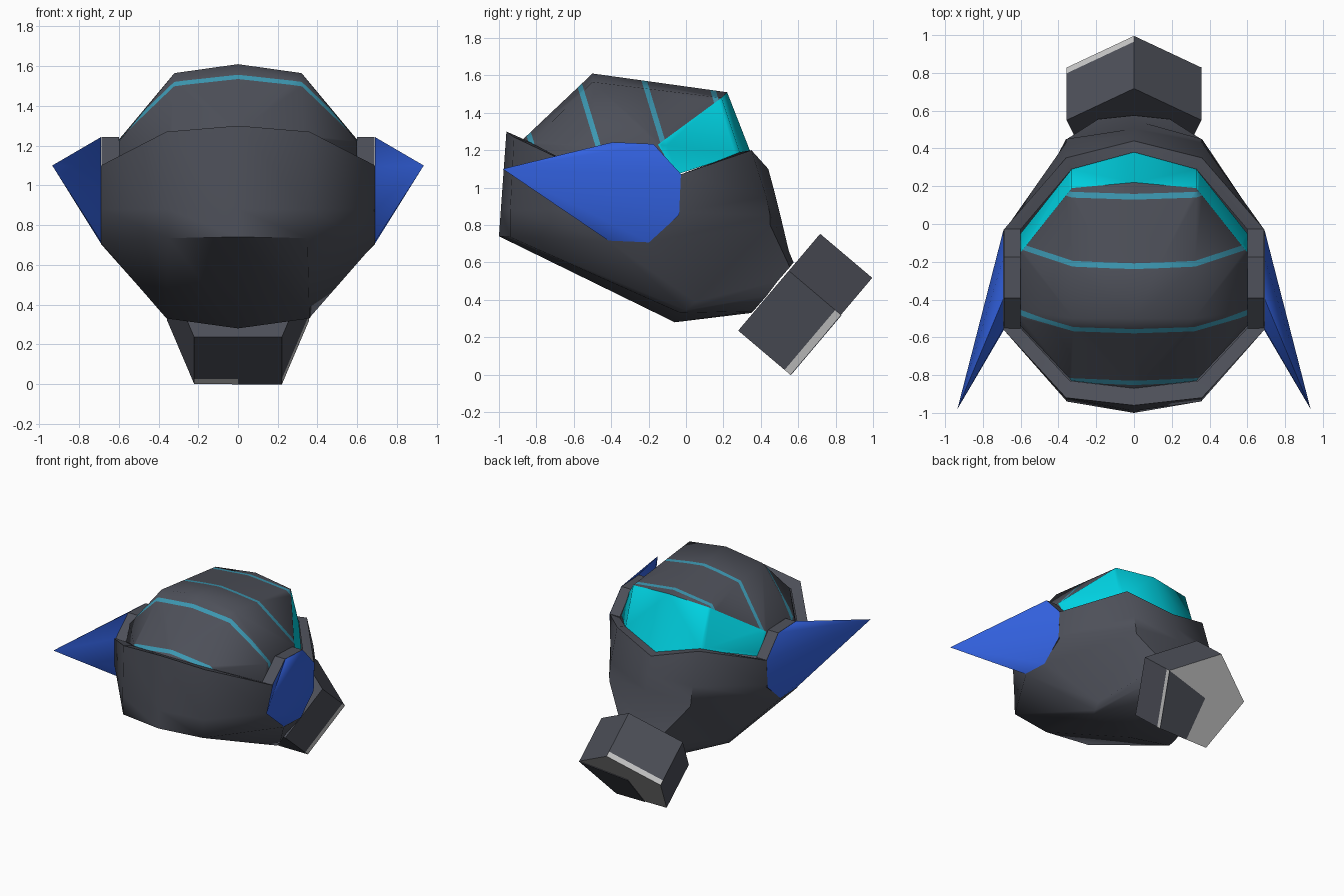
import bpy, bmesh, math
from mathutils import Vector

if "Cube" in bpy.data.objects:
    bpy.data.objects.remove(bpy.data.objects["Cube"])


def material(name, rgb):
    m = bpy.data.materials.new(name)
    m.diffuse_color = (*rgb, 1)
    m.use_nodes = True
    m.node_tree.nodes["Principled BSDF"].inputs["Base Color"].default_value = m.diffuse_color
    return m


GREY = material("dark grey", (0.075, 0.08, 0.1))
BLUE = material("blue", (0.035, 0.13, 0.8))
CYAN = material("cyan", (0.0, 0.68, 0.8))
TEAL = material("teal stripe", (0.045, 0.31, 0.44))
LIGHT = material("light grey", (0.58, 0.58, 0.58))


def finish(name, bm, mats, angle=30, mirror=False):
    bmesh.ops.recalc_face_normals(bm, faces=bm.faces)
    for f in bm.faces:
        f.smooth = True
    me = bpy.data.meshes.new(name)
    bm.to_mesh(me)
    bm.free()
    me.set_sharp_from_angle(angle=math.radians(angle))
    for m in mats:
        me.materials.append(m)
    ob = bpy.data.objects.new(name, me)
    bpy.context.collection.objects.link(ob)
    if mirror:
        ob.modifiers.new("Mirror", 'MIRROR')
    return ob


def loft(rings, cap_start=False, cap_end=False):
    """Skin a list of equally long closed rings."""
    bm = bmesh.new()
    vs = [[bm.verts.new(p) for p in r] for r in rings]
    n = len(vs[0])
    for a, b in zip(vs, vs[1:]):
        for i in range(n):
            j = (i + 1) % n
            bm.faces.new((a[i], a[j], b[j], b[i]))
    if cap_start:
        bm.faces.new(vs[0])
    if cap_end:
        bm.faces.new(vs[-1])
    return bm


def full(half):
    """Complete a half outline (front to back) across x = 0."""
    return half + [(-x, y, z) for x, y, z in reversed(half[1:-1])]


# Hull: inner rim, outer rim, waist, chin ring, belly, neck
hull = [
    [(0, -.87, 1.26), (.34, -.83, 1.24), (.61, -.54, 1.09), (.61, -.04, 1.06), (.33, .29, 1.19), (0, .38, 1.11)],
    [(0, -.96, 1.30), (.36, -.92, 1.27), (.69, -.56, 1.10), (.69, -.03, 1.07), (.36, .35, 1.20), (0, .44, 1.10)],
    [(0, -.99, .88), (.355, -.94, .88), (.69, -.56, .88), (.69, -.04, .87), (.36, .43, .95), (0, .475, .97)],
    [(0, -1.0, .74), (.35, -.94, .735), (.69, -.41, .71), (.69, -.19, .705), (.36, .45, .85), (0, .505, .85)],
    [(0, -.06, .28), (.36, -.03, .33), (.37, .00, .345), (.38, .05, .39), (.355, .45, .80), (0, .55, .66)],
    [(0, .35, .33), (.19, .36, .34), (.25, .43, .42), (.25, .49, .50), (.19, .555, .575), (0, .575, .60)],
]
finish("hull", loft([full(r) for r in hull]), [GREY], angle=50)

# Canopy dome: three rows over the roof, rear window row, side panels
rows = [
    [(0, -.87, 1.26), (.33, -.83, 1.24), (.60, -.54, 1.09)],
    [(0, -.50, 1.61), (.32, -.50, 1.565), (.60, -.50, 1.22)],
    [(0, .22, 1.51), (.33, .19, 1.48), (.60, -.15, 1.23)],
    [(0, .38, 1.10), (.33, .29, 1.18), (.60, -.05, 1.07)],
]
bm = bmesh.new()
grid = []
for r in rows:
    pts = [(-x, y, z) for x, y, z in reversed(r[1:])] + r
    grid.append([bm.verts.new(p) for p in pts])
for k, (a, b) in enumerate(zip(grid, grid[1:])):
    for i in range(4):
        bm.faces.new((a[i], a[i + 1], b[i + 1], b[i])).material_index = 1 if k == 2 else 0
for i in (0, 4):
    bm.faces.new([row[i] for row in grid])
bmesh.ops.triangulate(bm, faces=bm.faces)

# Painted stripes: slanted cuts, the slices between them recoloured
normal = Vector((0, .957, .29))
half_width = .014
centres = [Vector((0, -.845 + .352 * k, 1.3)) for k in range(4)]
for c in centres:
    for s in (-1, 1):
        bmesh.ops.bisect_plane(bm, geom=bm.verts[:] + bm.edges[:] + bm.faces[:],
                               plane_co=c + normal * half_width * s, plane_no=normal)
for f in bm.faces:
    m = f.calc_center_median()
    if f.material_index == 0 and any(abs((m - c).dot(normal)) < half_width for c in centres):
        f.material_index = 2
finish("canopy", bm, [GREY, CYAN, TEAL], angle=52)


# Side mounts and swept-forward spikes
def octagon(x):
    return [(x, -.295 + .285 * math.cos(math.radians(20 + 45 * k)),
             .975 + .285 * math.sin(math.radians(20 + 45 * k))) for k in range(8)]


finish("side_mount", loft([octagon(.60), octagon(.688)], True, True), [GREY], mirror=True)
bm = bmesh.new()
base = [bm.verts.new(p) for p in octagon(.69)]
tip = bm.verts.new((.935, -.98, 1.10))
bm.faces.new(base)
for i in range(8):
    bm.faces.new((base[i], base[(i + 1) % 8], tip))
finish("side_spike", bm, [BLUE], angle=50, mirror=True)

# Neck block: five-sided prism along a slanted axis
U = Vector((0, .646, .763))
D = Vector((0, .763, -.646))
CENTRE = Vector((0, .475, .467))


def neck_point(x, u, d):
    return CENTRE + Vector((x, 0, 0)) + U * u + D * d


def pentagon(d):
    return [neck_point(.375 * math.sin(math.tau * k / 5), .375 * math.cos(math.tau * k / 5), d)
            for k in range(5)]


finish("neck_block", loft([pentagon(0), pentagon(.325)], True, False), [GREY])

# Light end cap; its upper right and lower left edges stay dark,
# and the bottom edge is dark on the right half
bm = loft([pentagon(.325), pentagon(.365)], False, True)
bm.faces.ensure_lookup_table()
for i in (0, 3):
    bm.faces[i].material_index = 1
bottom = bm.faces[2]
bmesh.ops.bisect_plane(bm, geom=[bottom] + bottom.edges[:] + bottom.verts[:],
                       plane_co=(0, 0, 0), plane_no=(1, 0, 0))
for f in bm.faces:
    if len(f.edges) == 4 and 0 < f.calc_center_median().x < .2:
        f.material_index = 1
        if f.calc_center_median().z > .2:
            f.material_index = 1
finish("neck_cap", bm, [LIGHT, GREY])

# Dark quarter plate on the end cap
p = pentagon(0)
corner, low = p[1] - CENTRE, p[2] - CENTRE
outline = [(corner.x, corner.dot(U)), (-.03, .03), (-.03, low.dot(U)), (low.x, low.dot(U))]
finish("cap_plate", loft([[neck_point(x, u, d) for x, u in outline] for d in (.364, .369)],
                         True, True), [GREY])
